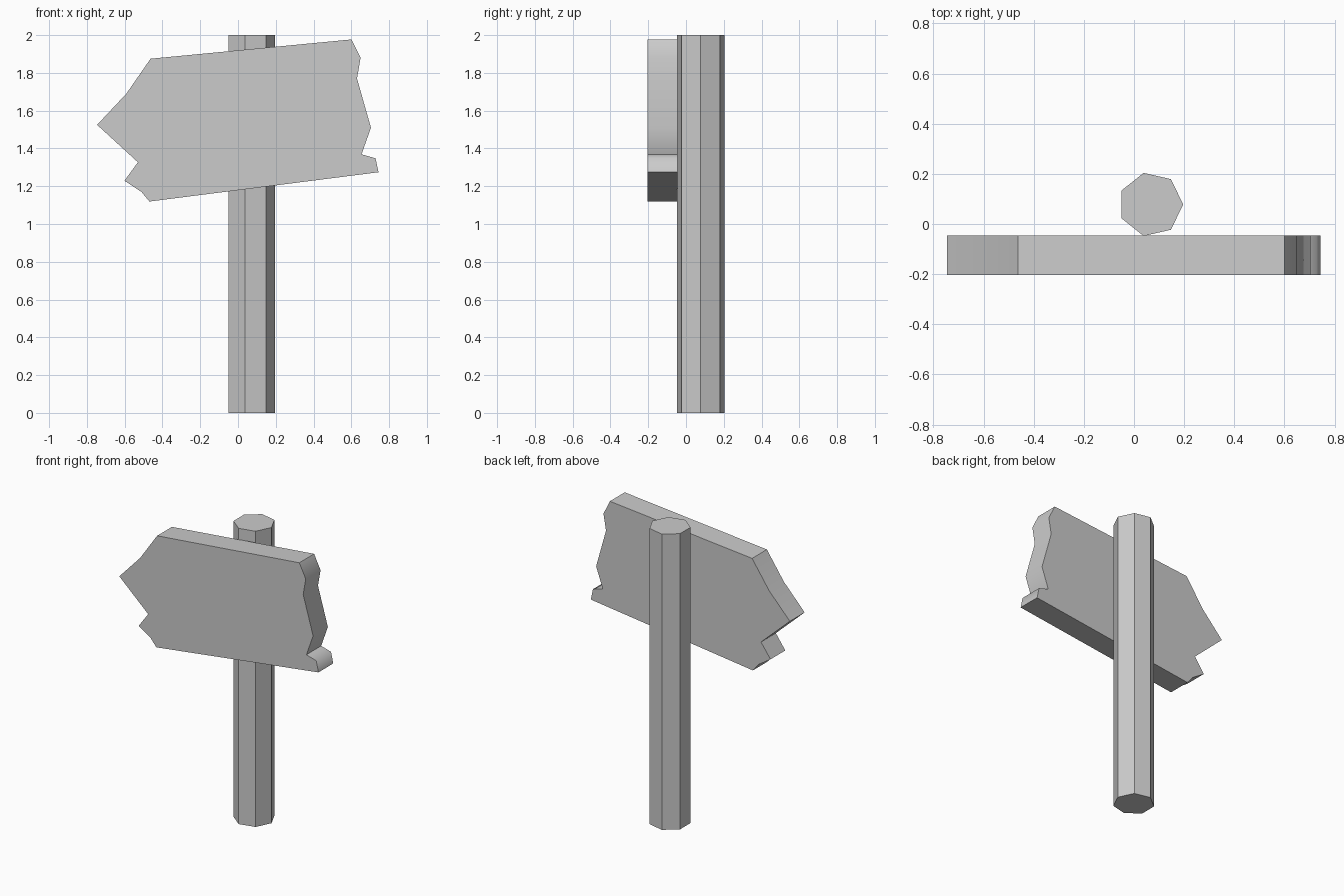
import bpy, bmesh
from math import cos, sin, tau

if "Cube" in bpy.data.objects:
    bpy.data.objects.remove(bpy.data.objects["Cube"])


def prism(name, base, offset, soft=()):
    """Extrude an outline; side edges listed in soft are shaded smooth."""
    bm = bmesh.new()
    n = len(base)
    a = [bm.verts.new(p) for p in base]
    b = [bm.verts.new([c + d for c, d in zip(p, offset)]) for p in base]
    bm.faces.new(a)
    bm.faces.new(b[::-1])
    for i in range(n):
        j = (i + 1) % n
        f = bm.faces.new((a[j], a[i], b[i], b[j]))
        f.smooth = bool(soft)
    for e in bm.edges:
        e.smooth = False
    for i in soft:
        bm.edges.get((a[i], b[i])).smooth = True
    bmesh.ops.recalc_face_normals(bm, faces=bm.faces[:])
    mesh = bpy.data.meshes.new(name)
    bm.to_mesh(mesh)
    bm.free()
    obj = bpy.data.objects.new(name, mesh)
    bpy.context.collection.objects.link(obj)
    return obj


# Seven-sided post
ring = [(0.067 + 0.129 * cos(tau * i / 7), 0.078 + 0.129 * sin(tau * i / 7), 0)
        for i in range(7)]
prism("post", ring, (0, 0, 2))

# Tilted arrow board with broken ends
outline = [(-0.463, 1.875), (0.601, 1.977), (0.649, 1.88), (0.63, 1.77),
           (0.704, 1.51), (0.654, 1.369), (0.728, 1.348), (0.744, 1.274),
           (-0.469, 1.119), (-0.511, 1.17), (-0.601, 1.229), (-0.53, 1.327),
           (-0.746, 1.525), (-0.591, 1.69)]
prism("sign_board", [(x, -0.203, z) for x, z in outline], (0, 0.158, 0),
      soft=(2, 3, 4, 6, 9, 13))
